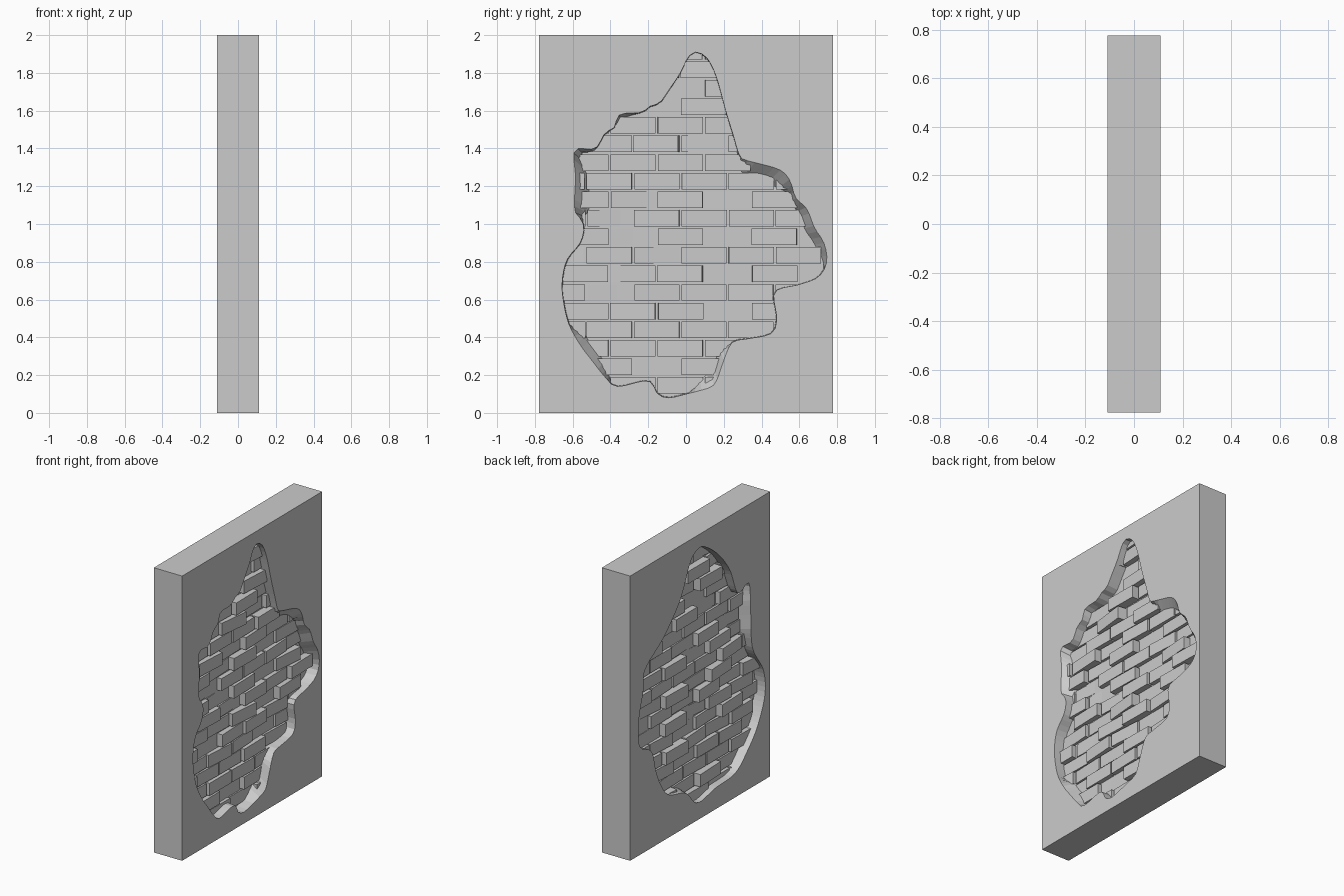
import bpy, bmesh, random
from mathutils import Vector, Matrix

if "Cube" in bpy.data.objects:
    bpy.data.objects.remove(bpy.data.objects["Cube"])

random.seed(7)
HX, HY, H = 0.11, 0.777, 2.0      # half thickness, half width, height
N = 150                           # points round the broken edge

# Outline of the broken plaster on the +x face (y, z), starting at the peak
front = [(.05, 1.91), (.01, 1.88), (-.03, 1.8), (-.09, 1.71), (-.14, 1.64), (-.18, 1.63),
         (-.24, 1.59), (-.35, 1.58), (-.38, 1.51), (-.43, 1.48), (-.48, 1.4), (-.57, 1.4),
         (-.595, 1.37), (-.585, 1.25), (-.59, 1.08), (-.56, 1.03), (-.54, .98), (-.56, .9),
         (-.63, .81), (-.655, .7), (-.65, .6), (-.62, .47), (-.56, .36), (-.5, .28),
         (-.42, .18), (-.36, .14), (-.2, .17), (-.15, .1), (-.09, .08), (0, .1), (.08, .12),
         (.15, .15), (.19, .25), (.24, .37), (.31, .39), (.45, .42), (.48, .5), (.47, .64),
         (.6, .68), (.7, .72), (.745, .8), (.73, .9), (.68, .98), (.64, 1.08), (.58, 1.14),
         (.55, 1.23), (.49, 1.29), (.31, 1.34), (.28, 1.37), (.25, 1.47), (.21, 1.6),
         (.16, 1.78), (.11, 1.88)]
# Outline on the -x face
back = [(-.05, 1.89), (-.2, 1.78), (-.33, 1.62), (-.42, 1.42), (-.54, 1.45), (-.56, 1.25),
        (-.58, .98), (-.7, .78), (-.72, .6), (-.64, .41), (-.53, .28), (-.39, .17),
        (-.17, .15), (.03, .12), (.16, .24), (.35, .3), (.44, .41), (.49, .52), (.54, .68),
        (.67, .76), (.68, .95), (.63, 1.14), (.61, 1.28), (.4, 1.43), (.22, 1.62),
        (.11, 1.84), (.03, 1.9)]
# Places where the plaster slopes inward: y, z, radius, depth
slopes = [(-.6, 1.22, .22, .09), (.45, 1.3, .2, .09), (.7, 1.0, .25, .05),
          (-.52, .3, .2, .05), (.17, .2, .18, .07), (-.36, 1.6, .1, .02)]


def smooth_loop(pts, n):
    """Catmull-Rom through the points, then even spacing."""
    p = [Vector(q) for q in pts]
    m, dense = len(p), []
    for i in range(m):
        a, b, c, d = p[i - 1], p[i], p[(i + 1) % m], p[(i + 2) % m]
        for k in range(6):
            t = k / 6
            dense.append(0.5 * (2 * b + (c - a) * t + (2 * a - 5 * b + 4 * c - d) * t * t
                                + (3 * b - a - 3 * c + d) * t ** 3))
    dense.append(dense[0])
    total = sum((dense[i + 1] - dense[i]).length for i in range(len(dense) - 1))
    out, run, i = [], 0, 0
    for k in range(n):
        target = total * k / n
        while run + (dense[i + 1] - dense[i]).length < target:
            run += (dense[i + 1] - dense[i]).length
            i += 1
        seg = dense[i + 1] - dense[i]
        out.append(dense[i] + seg * ((target - run) / max(seg.length, 1e-9)))
    return out


def slope_in(loop, scale):
    res = []
    for p in loop:
        amt = 0.004
        for y, z, r, d in slopes:
            f = max(0, 1 - (p - Vector((y, z))).length / r)
            amt = max(amt, d * min(1, f * 2))
        res.append(p + (Vector((0, .8)) - p).normalized() * amt * scale)
    return res


def inside(p, loop):
    hit = False
    for i, b in enumerate(loop):
        a = loop[i - 1]
        if (a.y > p[1]) != (b.y > p[1]) and p[0] < a.x + (b.x - a.x) * (p[1] - a.y) / (b.y - a.y):
            hit = not hit
    return hit


def ring(bm, loop, x):
    vs = [bm.verts.new((x, p[0], p[1])) for p in loop]
    return vs, [bm.edges.new((vs[i - 1], vs[i])) for i in range(len(vs))]


def join(bm, a, b):
    for i in range(len(a)):
        bm.faces.new((a[i - 1], a[i], b[i], b[i - 1]))


def finish(bm, name):
    bmesh.ops.recalc_face_normals(bm, faces=bm.faces[:])
    me = bpy.data.meshes.new(name)
    bm.to_mesh(me)
    bm.free()
    bpy.context.collection.objects.link(bpy.data.objects.new(name, me))


lf, lb = smooth_loop(front, N), smooth_loop(back, N)
mf, mb = slope_in(lf, 1.0), slope_in(lb, 0.3)

# Plaster slab with a ragged opening through it
bm = bmesh.new()
rect = [(-HY, 0), (HY, 0), (HY, H), (-HY, H)]
of, oef = ring(bm, rect, HX)
ob, oeb = ring(bm, rect, -HX)
rings = [ring(bm, l, x) for l, x in ((lf, HX), (mf, .03), (mb, -.03), (lb, -HX))]
bmesh.ops.triangle_fill(bm, edges=oef + rings[0][1], use_beauty=True)
bmesh.ops.triangle_fill(bm, edges=oeb + rings[3][1], use_beauty=True)
join(bm, of, ob)
for r, s in zip(rings, rings[1:]):
    join(bm, r[0], s[0])
finish(bm, "plaster_wall")

# Mortar core filling the opening
bm = bmesh.new()
a, ea = ring(bm, mf, .03)
b, eb = ring(bm, mb, -.03)
bmesh.ops.triangle_fill(bm, edges=ea, use_beauty=True)
bmesh.ops.triangle_fill(bm, edges=eb, use_beauty=True)
join(bm, a, b)
finish(bm, "mortar_core")

# Uneven running-bond bricks, kept only where the opening shows them
PITCH_Y, PITCH_Z, GAP = .25, .0983, .011
bm = bmesh.new()
for k in range(-1, 18):
    zc = .195 + PITCH_Z * (k + .5)
    for j in range(-4, 5):
        yc = (-.03 if k % 2 == 0 else .095) + PITCH_Y * (j + .5)
        probes = [(yc + u * .12, zc + v * .045) for u in (-1, -.5, 0, .5, 1) for v in (-1, 0, 1)]
        if abs(yc) > .7 or not any(inside(p, l) for p in probes for l in (lf, lb)):
            continue
        off = max(-.035, min(.035, random.gauss(0, .016)))
        rot = Matrix.Rotation(random.gauss(0, .045), 4, 'Z')
        size = Matrix.Diagonal((.11, PITCH_Y - GAP, PITCH_Z - GAP, 1))
        bmesh.ops.create_cube(bm, size=1, matrix=Matrix.Translation((off, yc, zc)) @ rot @ size)
for v in bm.verts:
    v.co.x = max(-.105, min(.105, v.co.x))
    v.co.y = max(-.77, min(.77, v.co.y))
finish(bm, "bricks")
